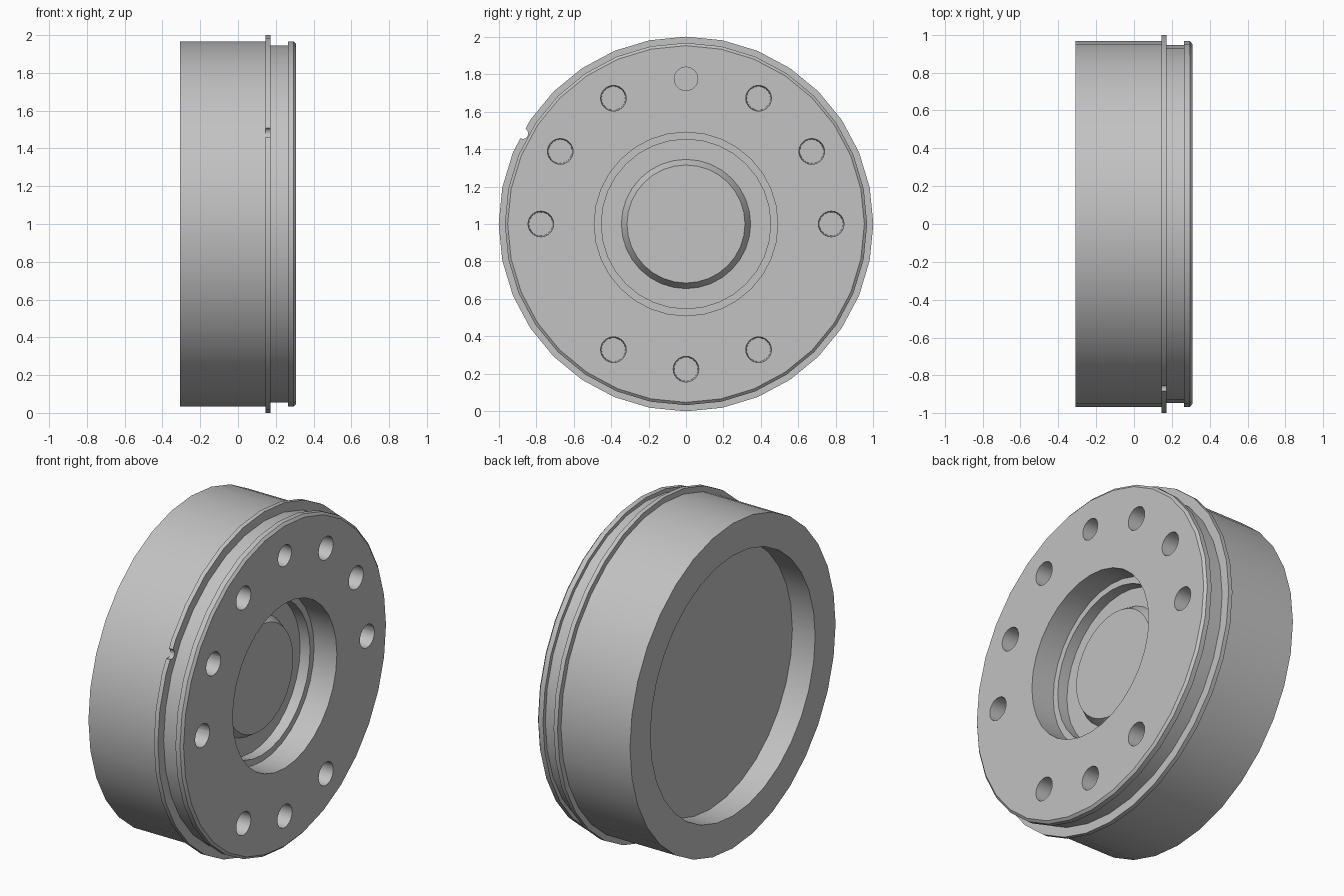
import bpy, bmesh
from math import cos, sin, pi, radians
from mathutils import Matrix, Vector

cube = bpy.data.objects.get("Cube")
if cube:
    bpy.data.objects.remove(cube, do_unlink=True)

SIDES = 32
END = 0.308          # half the width along x
AXIS_Z = 1.0

metal = bpy.data.materials.new("plain grey metal")
metal.use_nodes = True
grey = (0.54, 0.54, 0.54, 1)
metal.diffuse_color = grey
metal.node_tree.nodes["Principled BSDF"].inputs["Base Color"].default_value = grey


def add_object(name, bm):
    bmesh.ops.recalc_face_normals(bm, faces=bm.faces)
    mesh = bpy.data.meshes.new(name)
    bm.to_mesh(mesh)
    bm.free()
    mesh.materials.append(metal)
    obj = bpy.data.objects.new(name, mesh)
    bpy.context.collection.objects.link(obj)
    return obj


def lathe(name, profile):
    """Turn (x, radius) points around the wheel axis."""
    bm = bmesh.new()
    verts = [bm.verts.new((x, 0, AXIS_Z + r)) for x, r in profile]
    edges = [bm.edges.new(pair) for pair in zip(verts, verts[1:])]
    bmesh.ops.spin(bm, geom=verts + edges, cent=(0, 0, AXIS_Z), axis=(1, 0, 0),
                   angle=2 * pi, steps=SIDES, use_merge=True)
    bmesh.ops.remove_doubles(bm, verts=bm.verts, dist=0.0001)
    return add_object(name, bm)


def add_pin(bm, angle, distance, x_low, x_high, r_low, r_high):
    """Add a round pin along x, at an angle around the wheel axis."""
    place = Vector(((x_low + x_high) / 2, distance * cos(angle),
                    AXIS_Z + distance * sin(angle)))
    bmesh.ops.create_cone(bm, cap_ends=True, segments=24, radius1=r_low,
                          radius2=r_high, depth=x_high - x_low,
                          matrix=Matrix.Translation(place) @ Matrix.Rotation(pi / 2, 4, 'Y'))


# Turned body: rear pocket, drum, flange, groove, rim, stepped recess, boss
body = lathe("hub_body", [
    (-END + 0.15, 0), (-END + 0.15, 0.775), (-END, 0.775), (-END, 0.967),
    (0.146, 0.967), (0.146, 1.0), (0.172, 1.0), (0.172, 0.945),
    (0.265, 0.945), (0.265, 0.967), (0.295, 0.967), (END, 0.952),
    (END, 0.49), (END - 0.15, 0.49), (END - 0.15, 0.452),
    (END - 0.215, 0.452), (END - 0.215, 0.345), (END - 0.165, 0.315),
    (END - 0.165, 0),
])

# Bolt holes, with two places left empty, and the flange notch
bm = bmesh.new()
for step in range(12):
    if step in (7, 11):
        continue
    mouth = 0.063 if step == 3 else 0.069
    add_pin(bm, radians(30 * step), 0.775, 0.06, END + 0.02, 0.063, mouth)
add_pin(bm, radians(151), 0.995, 0.14, 0.18, 0.028, 0.028)
cutter = add_object("hole_cutter", bm)
cutter.hide_render = True

cut = body.modifiers.new("holes", 'BOOLEAN')
cut.operation = 'DIFFERENCE'
cut.solver = 'EXACT'
cut.object = cutter

bpy.ops.object.select_all(action='DESELECT')
body.select_set(True)
bpy.context.view_layer.objects.active = body
bpy.ops.object.modifier_apply(modifier=cut.name)
bpy.data.objects.remove(cutter, do_unlink=True)
bpy.ops.object.shade_smooth_by_angle(angle=radians(25))
